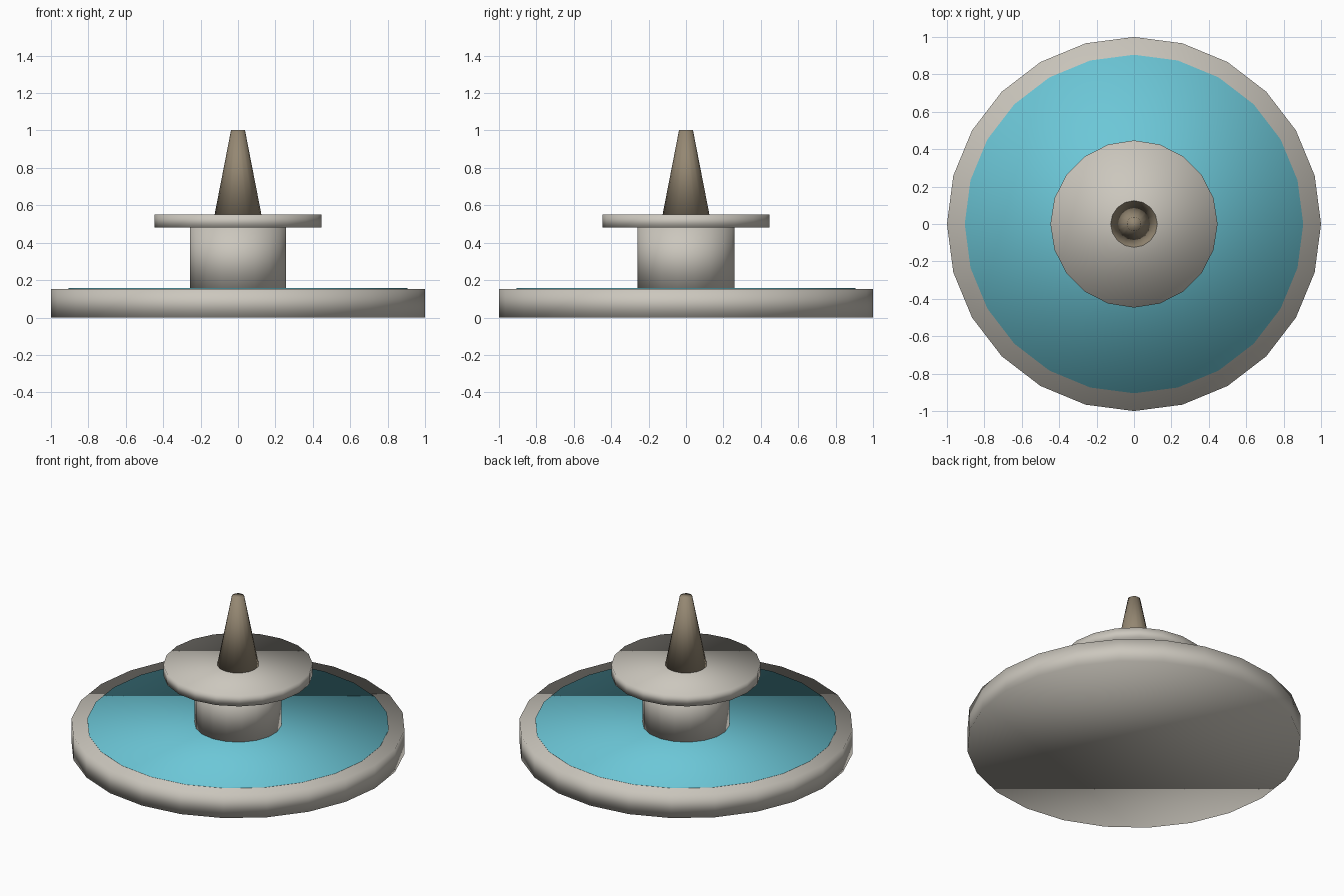
import bpy

# Remove the default cube
cube = bpy.data.objects.get("Cube")
if cube:
    bpy.data.objects.remove(cube, do_unlink=True)


def material(name, rgb):
    mat = bpy.data.materials.new(name)
    mat.use_nodes = True
    color = (*rgb, 1.0)
    mat.diffuse_color = color
    mat.node_tree.nodes["Principled BSDF"].inputs["Base Color"].default_value = color
    return mat


def tier(name, sides, bottom, top, r_bottom, r_top, mat):
    """Smooth-shaded round part between two heights."""
    bpy.ops.mesh.primitive_cone_add(
        vertices=sides, radius1=r_bottom, radius2=r_top, depth=top - bottom,
        end_fill_type='NGON', location=(0, 0, (bottom + top) / 2))
    obj = bpy.context.object
    obj.name = name
    obj.data.materials.append(mat)
    bpy.ops.object.shade_smooth()
    return obj


stone = material("pale stone", (0.60, 0.57, 0.51))
water = material("pool water", (0.15, 0.57, 0.68))
bronze = material("brown bronze", (0.30, 0.245, 0.17))

# Wide basin with its pool surface
tier("basin", 24, 0.0, 0.153, 1.0, 1.0, stone)
tier("water_surface", 24, 0.149, 0.158, 0.905, 0.905, water)

# Central column and upper dish
tier("column", 18, 0.153, 0.481, 0.26, 0.26, stone)
tier("upper_dish", 20, 0.481, 0.551, 0.447, 0.447, stone)

# Tapered spout
tier("spout", 16, 0.551, 1.003, 0.125, 0.037, bronze)
